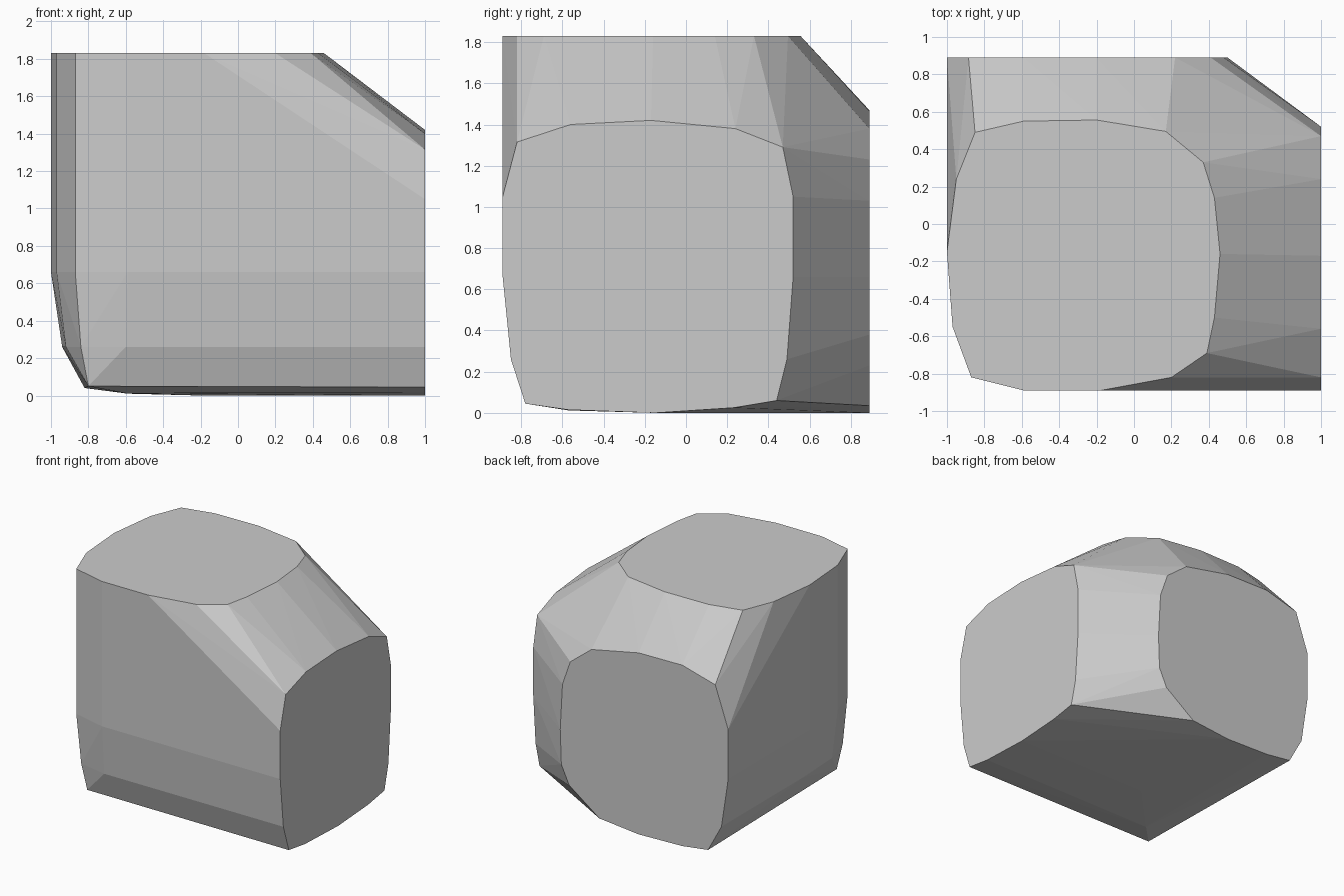
import bpy, bmesh, math

if "Cube" in bpy.data.objects:
    bpy.data.objects.remove(bpy.data.objects["Cube"])

# Rounded-square outlines of the three flat ends
top_end = [(-1, -.15), (-.97, -.55), (-.87, -.82), (-.59, -.89), (-.18, -.89), (.2, -.82),
           (.39, -.69), (.43, -.5), (.46, -.16), (.43, .14), (.37, .33), (.17, .495),
           (-.2, .556), (-.59, .55), (-.85, .49), (-.95, .24)]
right_end = [(-.89, 1.05), (-.89, .66), (-.85, .26), (-.78, .045), (-.57, .015), (-.15, 0),
             (.23, .025), (.44, .06), (.49, .26), (.52, .66), (.52, 1.05), (.47, 1.29),
             (.24, 1.38), (-.17, 1.42), (-.56, 1.4), (-.82, 1.315)]
back_end = [(-1, 1.06), (-1, .66), (-.94, .26), (-.82, .04), (-.59, .01), (-.2, 0),
            (.15, .035), (.42, .23), (.49, .38), (.5, .66), (.48, 1.03), (.41, 1.23),
            (.22, 1.38), (-.2, 1.465), (-.59, 1.47), (-.885, 1.39)]

points = [(x, y, 1.83) for x, y in top_end]
points += [(1, y, z) for y, z in right_end]
points += [(x, .89, z) for x, z in back_end]

# The three arms meet in a rounded corner at the lower front left
points += [(x, y, .66) for x, y in top_end[:4]]
points += [(-.94, -.16, .26), (-.92, -.55, .26), (-.84, -.8, .26), (-.6, -.85, .26),
           (-.8, -.78, .05), (-.6, -.57, .012), (-.2, -.15, 0)]

# Skin the ends and the corner into one convex faceted block
bm = bmesh.new()
for p in points:
    bm.verts.new(p)
hull = bmesh.ops.convex_hull(bm, input=bm.verts)
loose = [v for v in bm.verts if not v.link_faces]
bmesh.ops.delete(bm, geom=loose, context='VERTS')
bmesh.ops.dissolve_limit(bm, angle_limit=math.radians(.5), verts=bm.verts, edges=bm.edges)
bmesh.ops.recalc_face_normals(bm, faces=bm.faces)

mesh = bpy.data.meshes.new("corner_block")
bm.to_mesh(mesh)
bm.free()
bpy.context.collection.objects.link(bpy.data.objects.new("corner_block", mesh))
